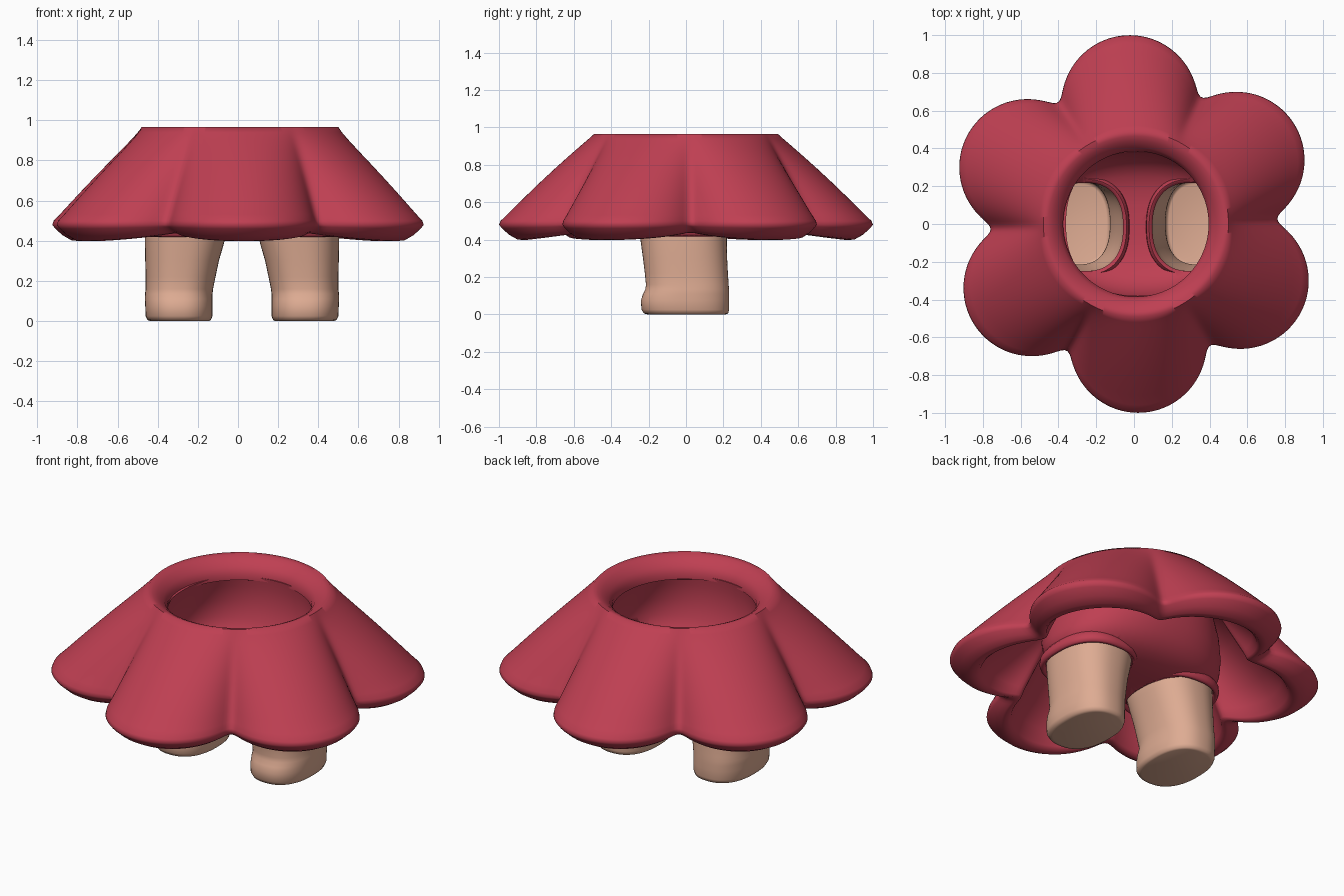
import bpy, bmesh, math

if "Cube" in bpy.data.objects:
    bpy.data.objects.remove(bpy.data.objects["Cube"])

def material(name, rgb):
    m = bpy.data.materials.new(name)
    m.diffuse_color = (*rgb, 1)
    m.use_nodes = True
    m.node_tree.nodes["Principled BSDF"].inputs["Base Color"].default_value = m.diffuse_color
    return m

RED = material("dress red", (0.52, 0.05, 0.085))
SKIN = material("skin", (0.73, 0.41, 0.29))

def loft(name, rings, mat, wrap=False, cap_start=False, cap_end=False, angle=50):
    """Skin a list of equal-length point rings into one smooth mesh."""
    bm = bmesh.new()
    vs = [[bm.verts.new(p) for p in ring] for ring in rings]
    n = len(vs[0])
    for i in range(len(vs) if wrap else len(vs) - 1):
        a, b = vs[i], vs[(i + 1) % len(vs)]
        for j in range(n):
            k = (j + 1) % n
            bm.faces.new((a[j], a[k], b[k], b[j]))
    if cap_start:
        bm.faces.new(vs[0])
    if cap_end:
        bm.faces.new(vs[-1])
    bmesh.ops.recalc_face_normals(bm, faces=bm.faces)
    me = bpy.data.meshes.new(name)
    bm.to_mesh(me)
    bm.free()
    me.materials.append(mat)
    ob = bpy.data.objects.new(name, me)
    bpy.context.collection.objects.link(ob)
    smooth(ob, angle)
    return ob

def smooth(ob, angle):
    bpy.ops.object.select_all(action='DESELECT')
    ob.select_set(True)
    bpy.context.view_layer.objects.active = ob
    bpy.ops.object.shade_smooth_by_angle(angle=math.radians(angle))

def ellipse(cx, cy, z, rx, ry, n=64, power=2.0):
    pts = []
    for i in range(n):
        a = 2 * math.pi * i / n
        c, s = math.cos(a), math.sin(a)
        pts.append((cx + rx * math.copysign(abs(c) ** (2 / power), c),
                    cy + ry * math.copysign(abs(s) ** (2 / power), s), z))
    return pts

# Skirt: round waist spreading into six scalloped petals, with a rolled hem
def hem(a):
    p = (math.degrees(a) - 92 + 30) % 60 - 30
    p = math.radians(p)
    d, rad = 0.64, 0.36
    r = d * math.cos(p) + math.sqrt(rad ** 2 - (d * math.sin(p)) ** 2)
    return 0.755 + 0.5 * ((r - 0.755) + math.sqrt((r - 0.755) ** 2 + 0.0008)) - 0.001

def skirt_ring(base, t, k, z, lift, n=288):
    pts = []
    for i in range(n):
        a = 2 * math.pi * i / n
        h = hem(a)
        r = base + (h * k - base) * t
        valley = (1.0 - h) / 0.25
        pts.append((0.01 * (1 - t) + r * math.cos(a), r * math.sin(a), z + lift * valley))
    return pts

# waist radius, spread, hem scale, height, lift in the valleys
profile = [(0.385, 0, 1, 0.85, 0), (0.385, 0, 1, 0.885, 0), (0.405, 0, 1, 0.92, 0),
           (0.44, 0, 1, 0.95, 0), (0.465, 0, 1, 0.962, 0), (0.49, 0, 1, 0.966, 0)]
for t in (0.06, 0.14, 0.25, 0.4, 0.55, 0.7, 0.82, 0.92):
    profile.append((0.49, t, 1, 0.965 - 0.475 * t + 0.012 * math.sin(math.pi * t), 0))
profile += [(0.49, 0.985, 1, 0.50, 0), (0.49, 1, 1, 0.48, 0), (0.49, 1, 0.985, 0.46, 0.01),
            (0.49, 1, 0.945, 0.425, 0.025), (0.49, 1, 0.90, 0.40, 0.04),
            (0.49, 1, 0.86, 0.398, 0.04), (0.49, 1, 0.835, 0.42, 0.03)]
for t in (0.9, 0.7, 0.5, 0.3, 0.1):
    profile.append((0.42, t, 0.84, 0.86 - 0.41 * t, 0))
loft("skirt", [skirt_ring(*p) for p in profile], RED, wrap=True, angle=60)

# Underpants: a thin bowl hanging inside the waist
CX = 0.02
outer = [(0.87, 0.40, 0.40), (0.80, 0.43, 0.41), (0.70, 0.475, 0.41), (0.60, 0.505, 0.39),
         (0.53, 0.51, 0.36), (0.48, 0.50, 0.32), (0.445, 0.46, 0.27), (0.42, 0.36, 0.20),
         (0.41, 0.2, 0.12), (0.408, 0.04, 0.03)]
rings = [ellipse(CX, 0, z, rx, ry, power=2.3) for z, rx, ry in outer]
rings += [ellipse(CX, 0, z + 0.025 * (1 - (z - 0.4) / 0.47), max(rx - 0.02, 0.03),
                  max(ry - 0.02, 0.02), power=2.3) for z, rx, ry in reversed(outer)]
# close the bottom centre by starting the loft at the inside and ending outside
n = len(outer)
inner_up, outer_down = rings[n:], rings[:n]
pants = loft("underpants", inner_up + outer_down, RED, cap_start=True, cap_end=True, angle=60)

# Legs: hollow tubes with closed soles, and a cuff where each meets the underpants
# height, inner x, outer x, front y, back y
leg = [(0.0, 0.165, 0.455, -0.205, 0.21), (0.005, 0.155, 0.47, -0.225, 0.225),
       (0.025, 0.147, 0.48, -0.238, 0.23), (0.075, 0.147, 0.482, -0.241, 0.231),
       (0.11, 0.147, 0.484, -0.23, 0.231), (0.135, 0.147, 0.483, -0.217, 0.23),
       (0.16, 0.144, 0.48, -0.214, 0.228), (0.22, 0.132, 0.48, -0.22, 0.224),
       (0.30, 0.115, 0.482, -0.23, 0.22), (0.38, 0.092, 0.484, -0.241, 0.218),
       (0.44, 0.078, 0.484, -0.249, 0.218), (0.475, 0.076, 0.484, -0.252, 0.218)]

def leg_ring(side, z, xi, xo, yf, yb, grow=0.0):
    return ellipse(CX + side * (xi + xo) / 2, (yf + yb) / 2, z,
                   (xo - xi) / 2 + grow, (yb - yf) / 2 + grow, power=2.4)

for side, label in ((-1, "left"), (1, "right")):
    loft(label + "_leg", [leg_ring(side, *r) for r in leg], SKIN, cap_start=True, angle=60)
    top = leg[-2][1:]
    cuff = [(0.475, 0.0), (0.45, 0.0), (0.43, 0.004), (0.418, 0.014), (0.422, 0.028),
            (0.44, 0.034), (0.465, 0.032), (0.485, 0.018)]
    loft(label + "_leg_cuff", [leg_ring(side, z, *top, g) for z, g in cuff], RED,
         wrap=True, angle=80)
    # leg opening cut through the underpants
    cutter = loft(label + "_opening_cutter",
                  [leg_ring(side, z, *top, 0.001) for z in (0.3, 0.56)], RED,
                  cap_start=True, cap_end=True)
    cutter.hide_render = True
    cutter.hide_set(True)
    mod = pants.modifiers.new(label + " opening", 'BOOLEAN')
    mod.operation = 'DIFFERENCE'
    mod.solver = 'EXACT'
    mod.object = cutter
